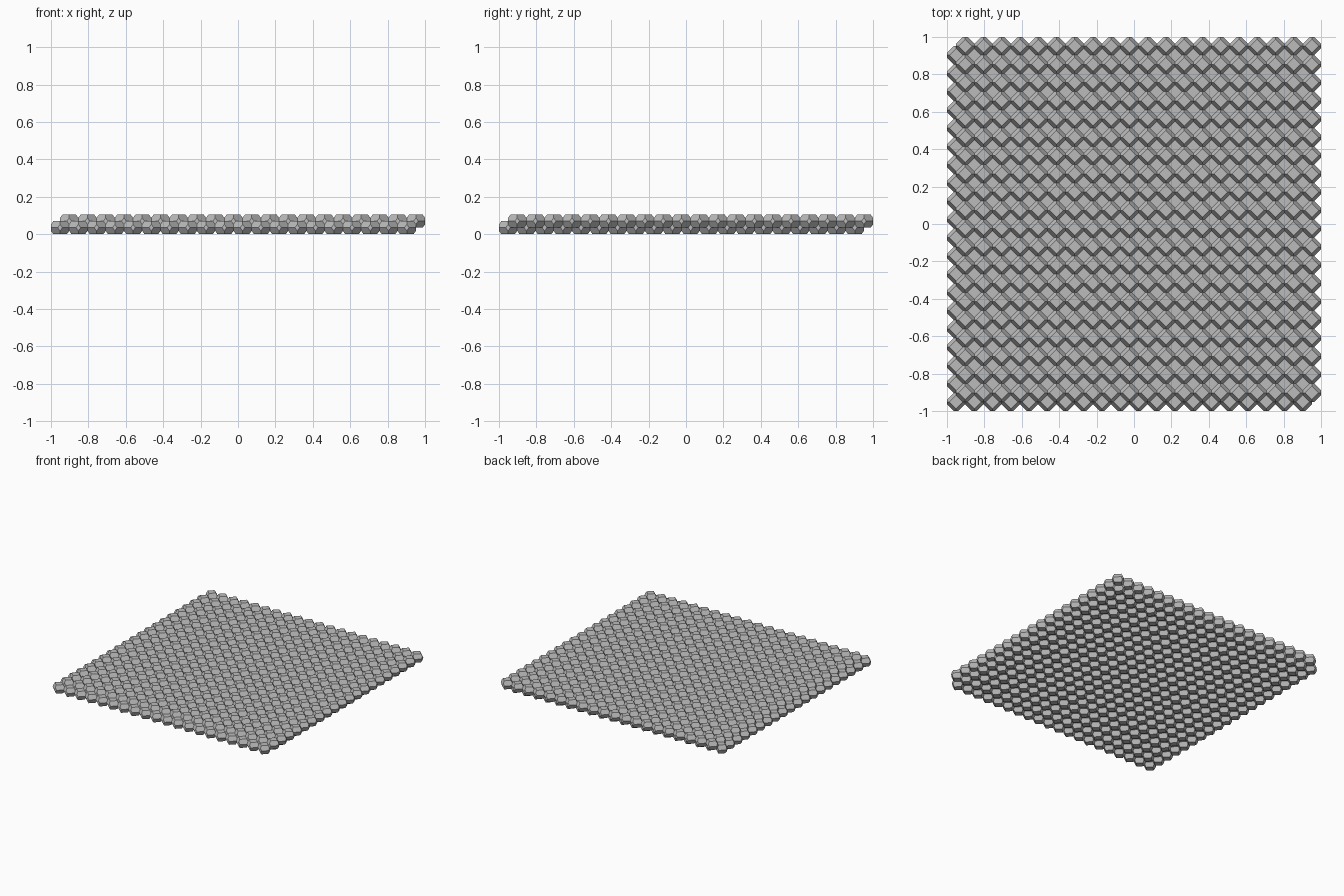
import bpy
import bmesh
from math import radians

cube = bpy.data.objects.get("Cube")
if cube:
    bpy.data.objects.remove(cube, do_unlink=True)

COUNT = 20                      # cells along each side of a layer
P = 2 / (COUNT + 0.5)           # horizontal cell size
C = 0.07                        # cell height
F = C * C / (4 * P)             # half width of the small side facets
T = P / 2 - F                   # half diagonal of the top and bottom facets

grey = bpy.data.materials.new("stone_grey")
grey.use_nodes = True
colour = (0.5, 0.5, 0.5, 1)
grey.diffuse_color = colour
grey.node_tree.nodes["Principled BSDF"].inputs["Base Color"].default_value = colour


def cell_mesh():
    """One flattened truncated octahedron that packs without gaps."""
    points = set()
    for s in (-1, 1):
        for k in (-1, 1):
            # diamond caps
            points |= {(s * T, 0, k * C / 2), (0, s * T, k * C / 2)}
            # diamond side facets
            points |= {(s * P / 2, k * F, 0), (s * P / 2, 0, k * C / 4)}
            points |= {(k * F, s * P / 2, 0), (0, s * P / 2, k * C / 4)}
    bm = bmesh.new()
    for co in sorted(points):
        bm.verts.new(co)
    bmesh.ops.convex_hull(bm, input=bm.verts[:])
    bmesh.ops.dissolve_limit(bm, angle_limit=radians(1),
                             verts=bm.verts[:], edges=bm.edges[:])
    bmesh.ops.recalc_face_normals(bm, faces=bm.faces[:])
    mesh = bpy.data.meshes.new("packed_cell")
    bm.to_mesh(mesh)
    bm.free()
    mesh.materials.append(grey)
    return mesh


def add_layer(name, mesh, start, z):
    """A square sheet of repeated cells."""
    layer = bpy.data.objects.new(name, mesh)
    layer.location = (start, start, z)
    bpy.context.collection.objects.link(layer)
    for axis, step in (("x", (P, 0, 0)), ("y", (0, P, 0))):
        array = layer.modifiers.new("repeat_" + axis, "ARRAY")
        array.count = COUNT
        array.use_relative_offset = False
        array.use_constant_offset = True
        array.constant_offset_displace = step


# Two layers, the upper one nested half a cell across and up
cell = cell_mesh()
add_layer("lower_layer", cell, -1 + P / 2, C / 2)
add_layer("upper_layer", cell, -1 + P, C)
